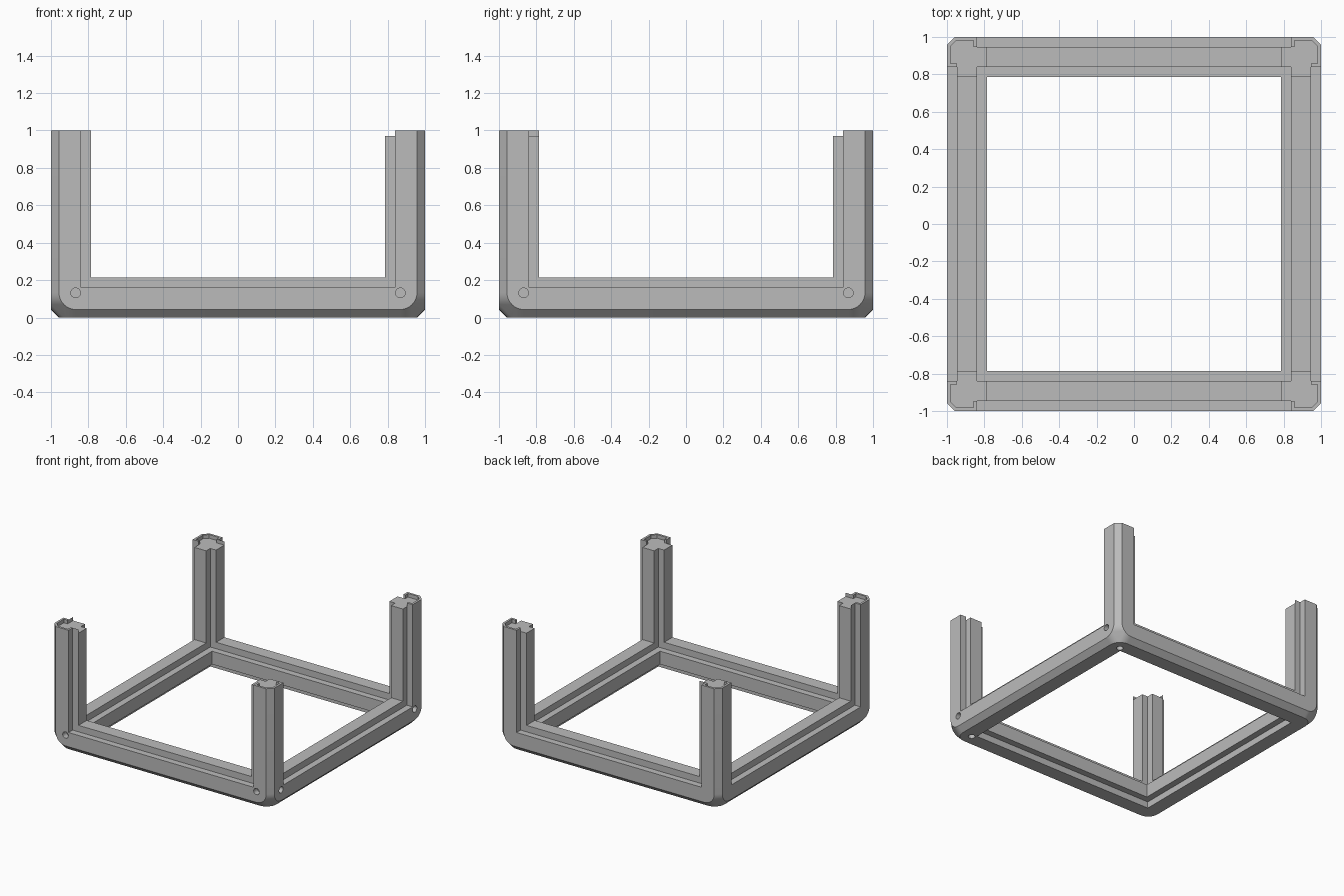
import bpy, bmesh, math
from mathutils import Matrix, Vector

cube = bpy.data.objects.get("Cube")
if cube:
    bpy.data.objects.remove(cube, do_unlink=True)

# Main sizes: distances from the frame's centre
OUT, BEVEL, SKIN, LIP, CORE = 1.0, 0.957, 0.947, 0.84, 0.787
ROUND, FAR, LAP = 0.09, 1.2, 0.97
HOLE_AT, HOLE_R, HOLE_DEPTH = 0.868, 0.026, 0.05

grey = bpy.data.materials.new("light_grey")
grey.use_nodes = True
colour = (0.5, 0.5, 0.5, 1)
grey.diffuse_color = colour
grey.node_tree.nodes["Principled BSDF"].inputs["Base Color"].default_value = colour


def make_object(name, bm):
    bmesh.ops.recalc_face_normals(bm, faces=bm.faces)
    mesh = bpy.data.meshes.new(name)
    bm.to_mesh(mesh)
    bm.free()
    mesh.materials.append(grey)
    obj = bpy.data.objects.new(name, mesh)
    bpy.context.collection.objects.link(obj)
    return obj


def box(low, high):
    bm = bmesh.new()
    bmesh.ops.create_cube(bm, size=1)
    low, high = Vector(low), Vector(high)
    for v in bm.verts:
        v.co = (low + high) / 2 + v.co * (high - low)
    return bm


def cylinder(matrix):
    bm = bmesh.new()
    bmesh.ops.create_cone(bm, cap_ends=True, segments=24, radius1=HOLE_R,
                          radius2=HOLE_R, depth=2 * HOLE_DEPTH, matrix=matrix)
    return bm


def turned(bm, quarter):
    bm.transform(Matrix.Rotation(quarter * math.pi / 2, 4, "Z"))
    return bm


# Outer body: hull of rounded face outlines, giving bevels and soft corners
points = []
centre = BEVEL - ROUND
arc = [(centre + ROUND * math.cos(i * math.pi / 20),
        centre + ROUND * math.sin(i * math.pi / 20)) for i in range(11)]
for sx in (-1, 1):
    for sy in (-1, 1):
        for a, b in arc:
            points += [(sx * a, sy * b, 0),
                       (sx * a, sy * OUT, 1 - b), (sx * OUT, sy * a, 1 - b)]
        points += [(sx * BEVEL, sy * OUT, 1), (sx * OUT, sy * BEVEL, 1)]
body = bmesh.new()
for p in points:
    body.verts.new(p)
hull = bmesh.ops.convex_hull(body, input=body.verts)
bmesh.ops.dissolve_limit(body, angle_limit=0.005, verts=body.verts, edges=body.edges)
frame = make_object("corner_frame", body)

# Openings through the frame, and the notch along the inner corners
cutters = [
    box((-CORE, -CORE, -FAR), (CORE, CORE, FAR)),
    box((-FAR, -CORE, 1 - CORE), (FAR, CORE, FAR)),
    box((-CORE, -FAR, 1 - CORE), (CORE, FAR, FAR)),
    box((-LIP, -LIP, 1 - LIP), (LIP, LIP, FAR)),
    box((-LIP, -LIP, -FAR), (LIP, LIP, 1 - SKIN)),
    box((-SKIN, -SKIN, LAP), (SKIN, SKIN, FAR)),
]
for k in range(4):
    # Wider opening in the outer skin of each side
    cutters.append(turned(box((SKIN, -LIP, 1 - LIP), (FAR, LIP, FAR)), k))
    # Pocket at the top of each post, leaving a thin hooked rim
    pocket = bmesh.new()
    near, far, cham = 0.858, 0.982, 0.949
    outline = [(near, near), (far, near), (far, cham), (cham, far), (near, far)]
    face = pocket.faces.new([pocket.verts.new((x, y, LAP)) for x, y in outline])
    top = bmesh.ops.extrude_face_region(pocket, geom=[face])["geom"]
    for v in top:
        if isinstance(v, bmesh.types.BMVert):
            v.co.z = FAR
    cutters.append(turned(pocket, k))
    # Screw holes on the sides and underneath
    for s in (-1, 1):
        place = Matrix.Translation((OUT, s * HOLE_AT, 1 - HOLE_AT))
        cutters.append(turned(cylinder(place @ Matrix.Rotation(math.pi / 2, 4, "Y")), k))
    cutters.append(turned(cylinder(Matrix.Translation((HOLE_AT, HOLE_AT, 0))), k))

bpy.ops.object.select_all(action="DESELECT")
bpy.context.view_layer.objects.active = frame
frame.select_set(True)
for bm in cutters:
    tool = make_object("cutter", bm)
    tool.hide_render = True
    mod = frame.modifiers.new("cut", "BOOLEAN")
    mod.operation = "DIFFERENCE"
    mod.solver = "EXACT"
    mod.object = tool
    bpy.ops.object.modifier_apply(modifier=mod.name)
    bpy.data.objects.remove(tool, do_unlink=True)

frame.data.materials.clear()
frame.data.materials.append(grey)
for poly in frame.data.polygons:
    poly.material_index = 0
bpy.ops.object.shade_smooth_by_angle(angle=math.radians(30))
